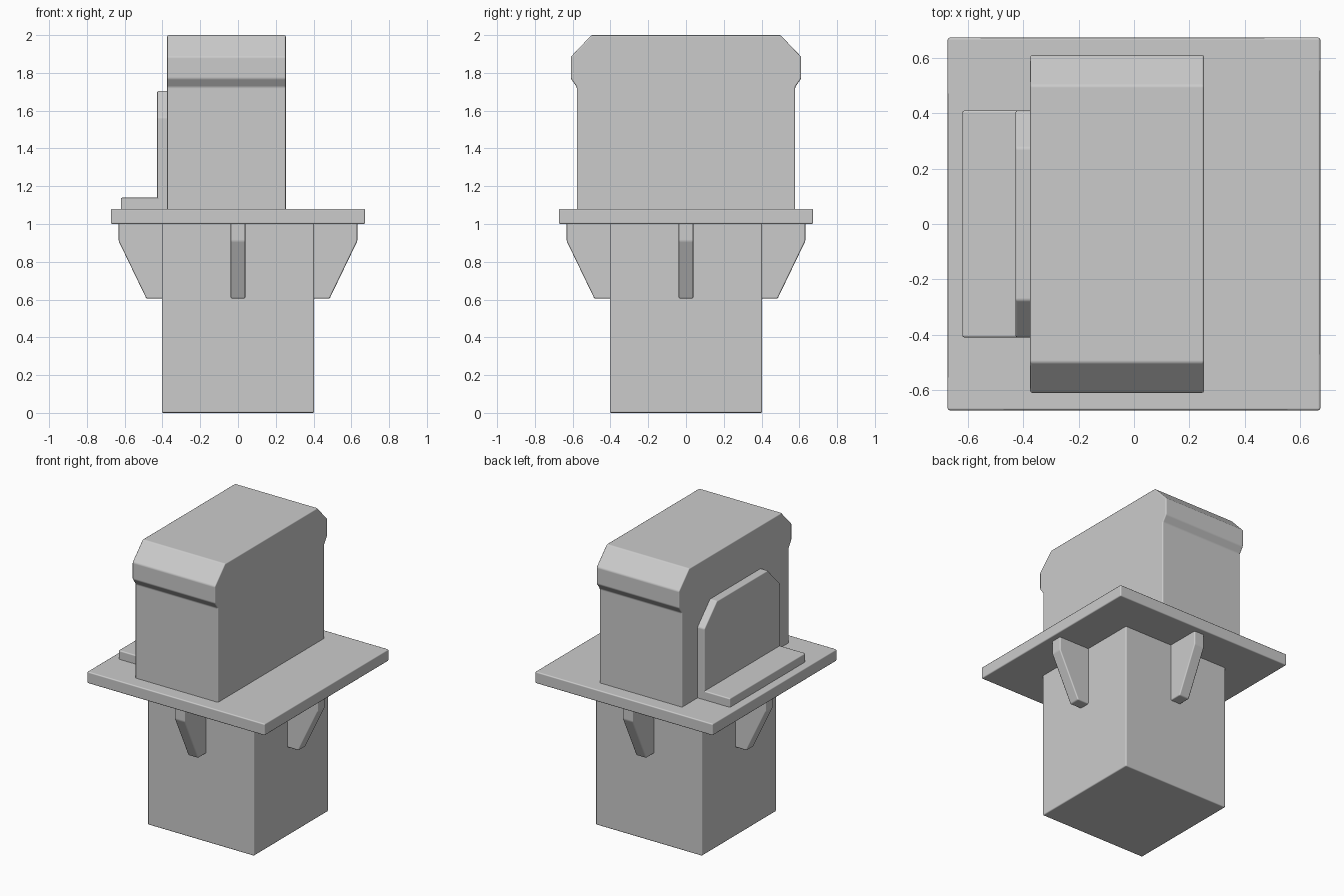
import bpy, bmesh
from math import pi
from mathutils import Matrix, Vector

cube = bpy.data.objects.get("Cube")
if cube:
    bpy.data.objects.remove(cube, do_unlink=True)

grey = bpy.data.materials.new("light grey plastic")
grey.use_nodes = True
colour = (0.6, 0.6, 0.6, 1)
grey.diffuse_color = colour
grey.node_tree.nodes["Principled BSDF"].inputs["Base Color"].default_value = colour


def prism(name, profile, x0, x1, turn=0, bevel=0.008):
    """Extrude a (y, z) profile from x0 to x1, turn it about z, soften its edges."""
    bm = bmesh.new()
    face = bm.faces.new([bm.verts.new((x0, y, z)) for y, z in profile])
    new = bmesh.ops.extrude_face_region(bm, geom=[face])["geom"]
    moved = [v for v in new if isinstance(v, bmesh.types.BMVert)]
    bmesh.ops.translate(bm, verts=moved, vec=Vector((x1 - x0, 0, 0)))
    bmesh.ops.recalc_face_normals(bm, faces=bm.faces)
    bm.transform(Matrix.Rotation(turn, 4, "Z"))
    mesh = bpy.data.meshes.new(name)
    bm.to_mesh(mesh)
    bm.free()
    mesh.materials.append(grey)
    mesh.shade_smooth()
    obj = bpy.data.objects.new(name, mesh)
    bpy.context.collection.objects.link(obj)
    mod = obj.modifiers.new("soft edges", "BEVEL")
    mod.width = bevel
    mod.segments = 2
    mod.limit_method = "ANGLE"
    mod.angle_limit = pi / 7
    mod.harden_normals = True
    return obj


def symmetric(half):
    """Complete a bottom-to-top half profile by mirroring it in y."""
    return half + [(-y, z) for y, z in reversed(half)]


def box(name, x0, x1, half_y, z0, z1):
    return prism(name, symmetric([(half_y, z0), (half_y, z1)]), x0, x1)


# Square plug and flange
box("plug", -0.403, 0.403, 0.403, 0, 1.04)
box("flange", -0.673, 0.673, 0.673, 1.0, 1.08)

# Housing with a chamfered, overhanging top
prism("housing", symmetric([(0.578, 1.04), (0.578, 1.725), (0.61, 1.77),
                            (0.61, 1.885), (0.5, 2.0)]), -0.375, 0.253)

# Side bracket: upright plate and foot
prism("bracket_plate", symmetric([(0.41, 1.05), (0.41, 1.565), (0.275, 1.705)]),
      -0.428, -0.35)
box("bracket_foot", -0.62, -0.39, 0.41, 1.05, 1.14)

# Four tapered snap fins around the plug
fin = [(0.36, 0.605), (0.485, 0.605), (0.632, 0.91), (0.632, 1.03), (0.36, 1.03)]
for i, side in enumerate(("back", "right", "front", "left")):
    prism("snap_fin_" + side, fin, -0.039, 0.039, i * pi / 2)
